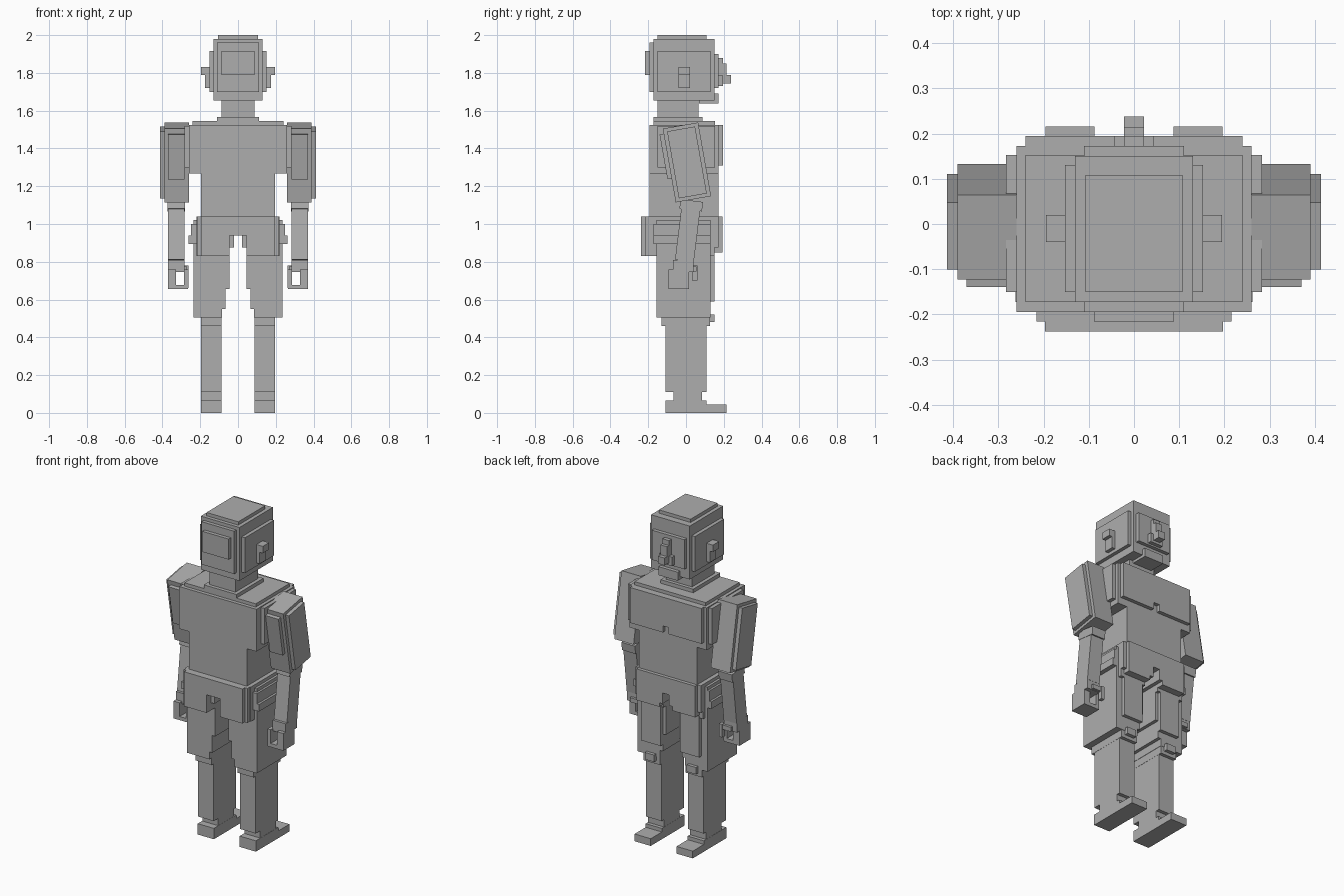
import bpy, bmesh, math
from mathutils import Matrix, Vector

grey = bpy.data.materials.new("stone_grey")
grey.diffuse_color = (0.42, 0.42, 0.42, 1)


def blocks(name, boxes, pivot=(0, 0, 0), tilt=0, side=1):
    """One object from boxes (x0, x1, y0, y1, z0, z1), tilted about x at the pivot."""
    bm = bmesh.new()
    for x0, x1, y0, y1, z0, z1 in boxes:
        a, b = sorted((x0 * side, x1 * side))
        m = Matrix.Translation(((a + b) / 2, (y0 + y1) / 2, (z0 + z1) / 2))
        m = m @ Matrix.Diagonal((b - a, y1 - y0, z1 - z0, 1))
        bmesh.ops.create_cube(bm, size=1, matrix=m)
    rot = Matrix.Translation(Vector(pivot)) @ Matrix.Rotation(math.radians(tilt), 4, 'X')
    bm.transform(rot)
    me = bpy.data.meshes.new(name)
    bm.to_mesh(me)
    bm.free()
    me.materials.append(grey)
    ob = bpy.data.objects.new(name, me)
    bpy.context.collection.objects.link(ob)
    return ob


def sym(w, *rest):
    """Box centred on x = 0 with half width w."""
    return (-w, w) + rest


# Head: stepped skull with back panel
blocks("head", [
    sym(0.13, -0.172, 0.15, 1.655, 1.98),
    sym(0.107, -0.15, 0.108, 1.97, 2.0),
    sym(0.152, -0.15, 0.13, 1.70, 1.915),
    sym(0.11, -0.194, -0.16, 1.70, 1.96),
    sym(0.088, -0.216, -0.18, 1.79, 1.915),
])
# Face, lips and chin
blocks("face", [
    sym(0.11, 0.14, 0.172, 1.72, 1.90),
    sym(0.065, 0.14, 0.172, 1.665, 1.69),
    sym(0.065, 0.07, 0.172, 1.638, 1.665),
])
blocks("nose", [
    sym(0.022, 0.16, 0.195, 1.79, 1.88),
    sym(0.022, 0.16, 0.214, 1.745, 1.85),
    sym(0.043, 0.16, 0.195, 1.73, 1.785),
    sym(0.022, 0.16, 0.238, 1.745, 1.79),
])
# Neck and collar
blocks("neck", [
    sym(0.088, -0.15, 0.067, 1.56, 1.66),
    sym(0.11, -0.172, 0.088, 1.54, 1.567),
])
# Torso, chest plates with a centre notch
blocks("torso", [
    sym(0.24, -0.172, 0.153, 1.52, 1.545),
    sym(0.26, -0.194, 0.172, 1.268, 1.525),
    sym(0.283, -0.15, 0.153, 1.30, 1.52),
    sym(0.195, -0.194, 0.172, 1.03, 1.27),
])
blocks("chest_plates", [
    sym(0.24, 0.16, 0.195, 1.35, 1.525),
    (-0.24, -0.02, 0.16, 0.195, 1.31, 1.35),
    (0.02, 0.24, 0.16, 0.195, 1.31, 1.35),
])
# Pelvis with stepped seat
blocks("pelvis", [
    sym(0.22, -0.194, 0.172, 0.94, 1.04),
    sym(0.215, -0.216, -0.18, 0.94, 1.04),
    sym(0.197, -0.238, -0.2, 0.94, 1.04),
    sym(0.197, 0.16, 0.193, 0.94, 1.04),
])

for side, tag in ((1, "right"), (-1, "left")):
    blocks("ear_" + tag, [
        (0.14, 0.195, -0.04, 0.02, 1.79, 1.832),
        (0.14, 0.174, -0.04, 0.02, 1.72, 1.79),
    ], side=side)

    # Hip and thigh
    blocks("hip_" + tag, [
        (0.022, 0.22, -0.194, 0.172, 0.875, 0.94),
        (0.045, 0.22, -0.194, 0.15, 0.83, 0.875),
        (0.045, 0.215, -0.216, -0.18, 0.83, 0.94),
        (0.045, 0.197, -0.238, -0.2, 0.83, 0.94),
        (0.022, 0.197, 0.16, 0.193, 0.875, 0.94),
        (0.045, 0.197, 0.14, 0.193, 0.85, 0.875),
    ], side=side)
    blocks("hip_pouch_" + tag, [
        (0.2, 0.262, -0.172, 0.13, 0.895, 0.938),
        (0.2, 0.248, -0.172, 0.13, 0.938, 1.0),
    ], side=side)
    blocks("thigh_" + tag, [
        (0.045, 0.235, -0.155, 0.13, 0.655, 1.02),
        (0.065, 0.235, -0.155, 0.13, 0.55, 0.655),
        (0.085, 0.235, -0.155, 0.13, 0.505, 0.55),
        (0.065, 0.195, 0.12, 0.152, 0.59, 0.84),
    ], side=side)
    # Knee pad, shin and foot
    blocks("knee_" + tag, [
        (0.087, 0.196, -0.13, 0.128, 0.46, 0.51),
        (0.11, 0.172, 0.1, 0.15, 0.48, 0.522),
    ], side=side)
    blocks("shin_" + tag, [
        (0.088, 0.195, -0.108, 0.108, 0.11, 0.465),
        (0.088, 0.195, -0.065, 0.086, 0.06, 0.11),
    ], side=side)
    blocks("foot_" + tag, [
        (0.087, 0.196, -0.108, 0.215, 0, 0.044),
        (0.087, 0.196, -0.108, 0.108, 0.044, 0.066),
    ], side=side)

    # Upper arm swings forward, with outer and back plates
    blocks("upper_arm_" + tag, [
        (0.26, 0.39, -0.095, 0.095, -0.198, 0.198),
        (0.38, 0.413, -0.075, 0.075, -0.18, 0.18),
        (0.283, 0.37, -0.117, -0.08, -0.07, 0.17),
    ], pivot=(0, 0.005, 1.326), tilt=10, side=side)
    # Forearm swings slightly back, with a cuff
    blocks("forearm_" + tag, [
        (0.283, 0.37, -0.05, 0.05, -0.15, 0.13),
        (0.281, 0.372, -0.06, 0.06, 0.12, 0.17),
    ], pivot=(0, 0.01, 0.955), tilt=-7, side=side)
    # Curled hand with an open grip
    blocks("hand_" + tag, [
        (0.283, 0.37, -0.07, 0.04, 0.745, 0.81),
        (0.328, 0.37, -0.093, 0.015, 0.66, 0.76),
        (0.265, 0.37, -0.093, 0.015, 0.655, 0.677),
        (0.263, 0.285, -0.093, 0.015, 0.66, 0.76),
        (0.263, 0.285, 0.033, 0.06, 0.70, 0.78),
        (0.27, 0.34, 0.02, 0.055, 0.748, 0.775),
    ], side=side)
